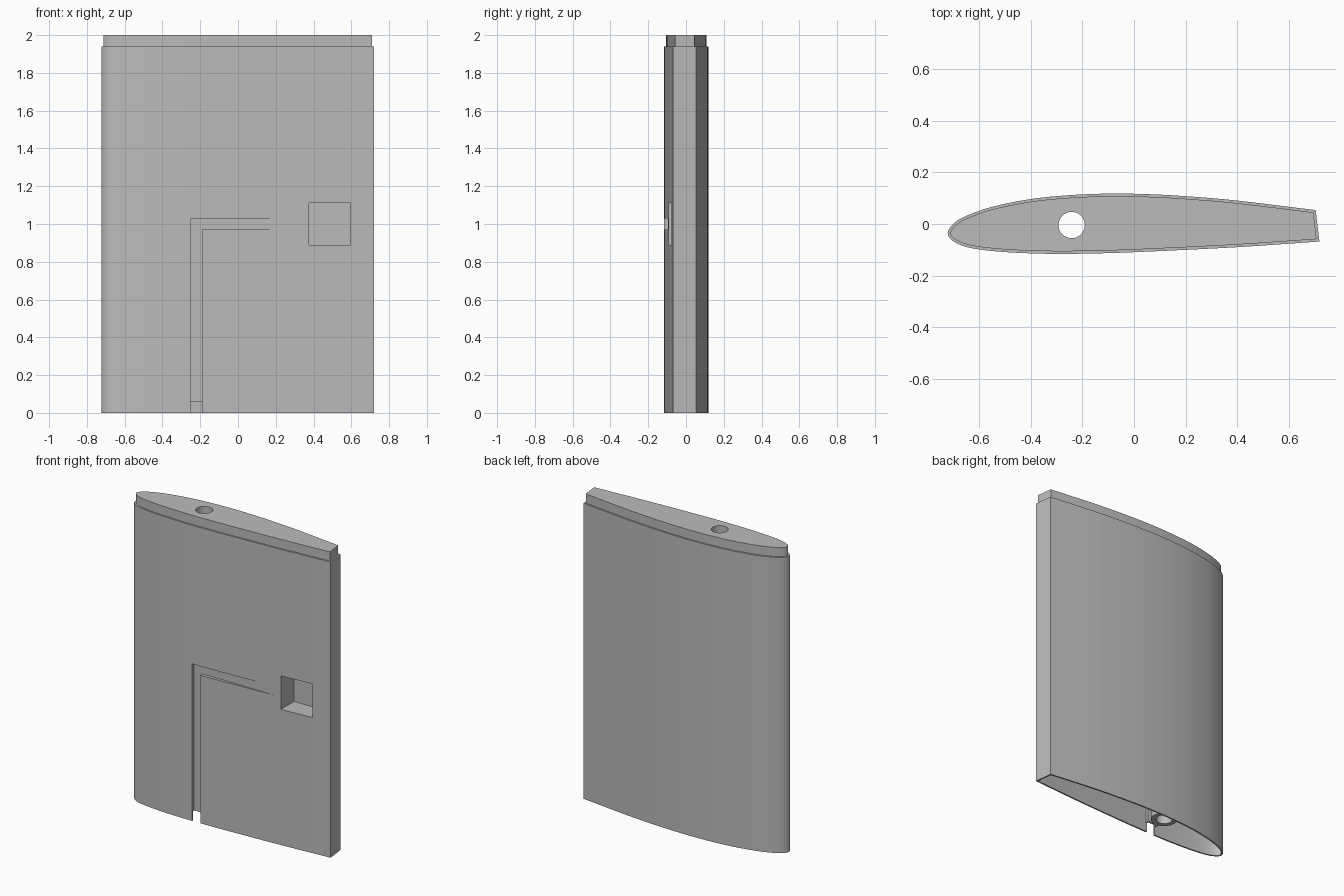
import bpy, bmesh
from mathutils import Vector

cube = bpy.data.objects.get("Cube")
if cube:
    bpy.data.objects.remove(cube, do_unlink=True)

grey = bpy.data.materials.new("plain_grey")
grey.use_nodes = True
grey.diffuse_color = (0.5, 0.5, 0.5, 1)
grey.node_tree.nodes["Principled BSDF"].inputs["Base Color"].default_value = (0.5, 0.5, 0.5, 1)

WALL = 0.01          # skin thickness and step of the plug
BODY_TOP = 1.94
SOCKET = 0.06        # depth of the open socket at the bottom

# Aerofoil outline, from the back trailing corner round the nose to the front one
OUTLINE = [(0.705, 0.054), (0.4, 0.091), (0.2, 0.108), (0.05, 0.116), (-0.1, 0.118),
           (-0.25, 0.112), (-0.4, 0.097), (-0.55, 0.067), (-0.65, 0.032), (-0.7, 0.002),
           (-0.723, -0.033), (-0.71, -0.06), (-0.67, -0.083), (-0.6, -0.099),
           (-0.47, -0.111), (-0.3, -0.116), (-0.1, -0.113), (0.1, -0.105),
           (0.4, -0.09), (0.72, -0.068)]


def smooth_outline(points, steps=4):
    """Catmull-Rom curve through the points, left open at the blunt trailing edge."""
    p = [Vector(q) for q in points]
    p = [2 * p[0] - p[1]] + p + [2 * p[-1] - p[-2]]
    out = []
    for a, b, c, d in zip(p, p[1:], p[2:], p[3:]):
        for i in range(steps):
            t = i / steps
            out.append(0.5 * (2 * b + (c - a) * t + (2 * a - 5 * b + 4 * c - d) * t ** 2
                              + (3 * b - a - 3 * c + d) * t ** 3))
    return out + [p[-2]]


def inset(loop, dist):
    """Move a counter-clockwise outline inwards by an even distance."""
    out = []
    for i, p in enumerate(loop):
        e1 = (p - loop[i - 1]).normalized()
        e2 = (loop[(i + 1) % len(loop)] - p).normalized()
        n1, n2 = Vector((-e1.y, e1.x)), Vector((-e2.y, e2.x))
        out.append(p + (n1 + n2) * dist / (1 + n1.dot(n2)))
    return out


def finish(bm, name):
    bmesh.ops.recalc_face_normals(bm, faces=bm.faces)
    mesh = bpy.data.meshes.new(name)
    bm.to_mesh(mesh)
    bm.free()
    mesh.materials.append(grey)
    obj = bpy.data.objects.new(name, mesh)
    bpy.context.collection.objects.link(obj)
    return obj


def loft(name, sections):
    """Capped solid through (outline, height) sections."""
    bm = bmesh.new()
    rings = [[bm.verts.new((p.x, p.y, z)) for p in loop] for loop, z in sections]
    for low, high in zip(rings, rings[1:]):
        for i in range(len(low)):
            bm.faces.new((low[i - 1], low[i], high[i], high[i - 1]))
    bm.faces.new(rings[0])
    bm.faces.new(rings[-1])
    return finish(bm, name)


def box(name, x, y, z):
    corners = [Vector((x[0], y[0])), Vector((x[1], y[0])),
               Vector((x[1], y[1])), Vector((x[0], y[1]))]
    return loft(name, [(corners, z[0]), (corners, z[1])])


def rod(name, radius, low, high):
    bm = bmesh.new()
    bmesh.ops.create_cone(bm, cap_ends=True, segments=48, radius1=radius,
                          radius2=radius, depth=high - low)
    bmesh.ops.translate(bm, verts=bm.verts, vec=(-0.242, -0.004, (low + high) / 2))
    return finish(bm, name)


def cut(target, cutters):
    """Subtract each cutter from the target, then discard it."""
    for cutter in cutters:
        cutter.hide_render = True
        mod = target.modifiers.new("cut", 'BOOLEAN')
        mod.operation, mod.solver, mod.object = 'DIFFERENCE', 'EXACT', cutter
        bpy.context.view_layer.objects.active = target
        bpy.ops.object.modifier_apply(modifier=mod.name)
        bpy.data.objects.remove(cutter, do_unlink=True)


outer = smooth_outline(OUTLINE)
inner = inset(outer, WALL)

# Body with the stepped plug on top
wing = loft("wing_section", [(outer, 0), (outer, BODY_TOP), (inner, BODY_TOP), (inner, 2)])

# Hollow inside, keeping the spar tube and the housings of pocket and channel
cavity = loft("cavity", [(inner, -0.1), (inner, BODY_TOP - 0.04)])
cut(cavity, [
    rod("spar_tube", 0.08, SOCKET, 2.1),
    box("pocket_housing", (0.365, 0.605), (-0.2, 0.055), (0.88, 1.12)),
    box("channel_housing_across", (-0.26, 0.38), (-0.2, -0.084), (0.961, 1.041)),
    box("channel_housing_down", (-0.261, -0.181), (-0.2, -0.0835), (SOCKET, 1.0405)),
])
cut(wing, [cavity])

# Spar hole, square pocket and the cable channel leading down to the socket
cut(wing, [
    rod("spar_hole", 0.051, -0.2, 2.2),
    box("pocket", (0.375, 0.595), (-0.2, 0.045), (0.89, 1.11)),
    box("channel_down", (-0.252, -0.19), (-0.2, -0.094), (-0.1, 1.03)),
    box("channel_across", (-0.22, 0.385), (-0.2, -0.094), (0.972, 1.03)),
])

for face in wing.data.polygons:
    face.use_smooth = False
